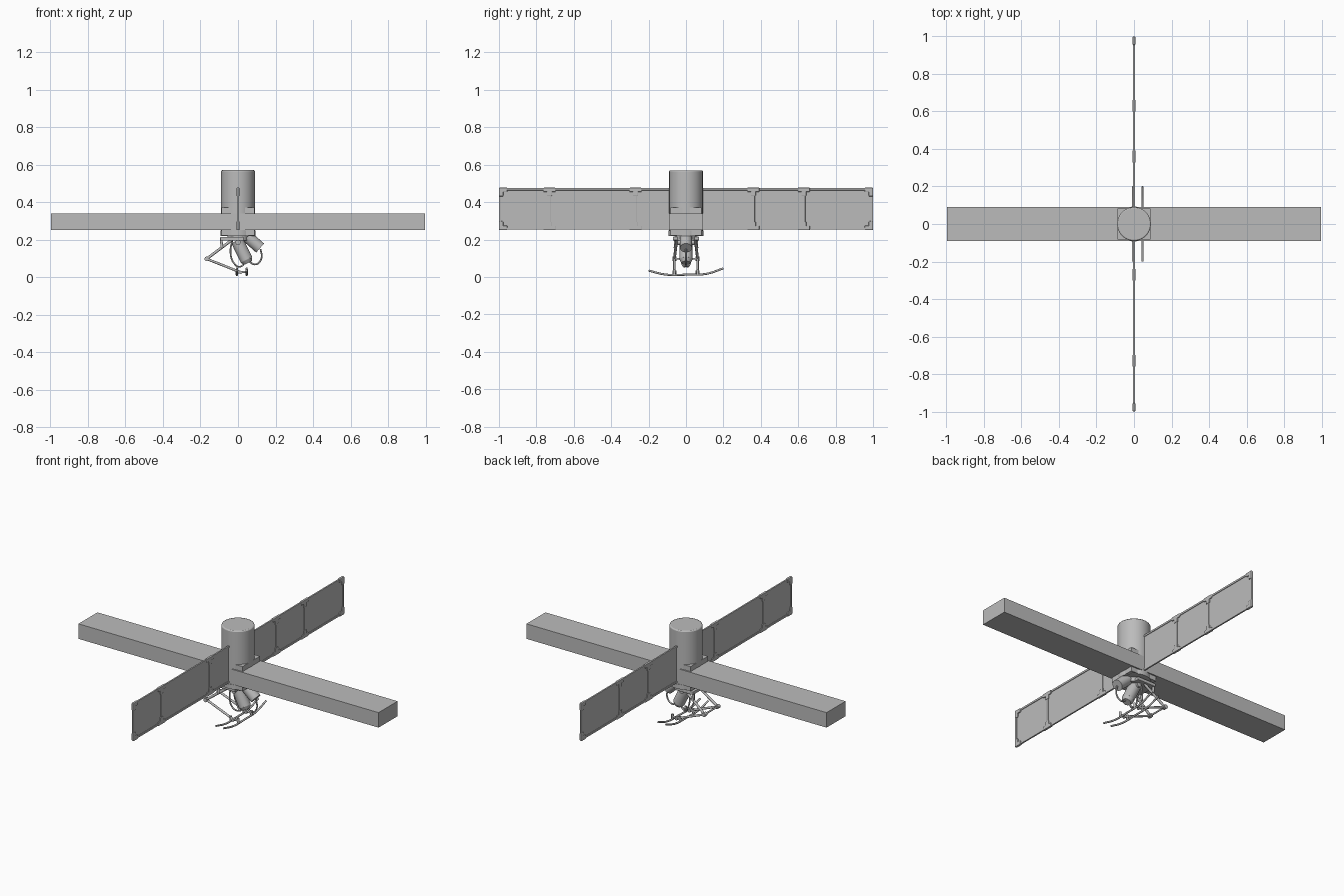
import bpy, bmesh, math
from mathutils import Vector

if "Cube" in bpy.data.objects:
    bpy.data.objects.remove(bpy.data.objects["Cube"])

grey = bpy.data.materials.new("mid_grey")
grey.diffuse_color = (0.5, 0.5, 0.5, 1)
grey.use_nodes = True
grey.node_tree.nodes["Principled BSDF"].inputs["Base Color"].default_value = grey.diffuse_color


def finish(ob, smooth=False):
    ob.data.materials.append(grey)
    if smooth:
        bpy.ops.object.select_all(action='DESELECT')
        ob.select_set(True)
        bpy.context.view_layer.objects.active = ob
        bpy.ops.object.shade_smooth_by_angle(angle=math.radians(35))
    return ob


def box(name, x, y, z, bevel=0):
    """Box from (min, max) pairs on each axis."""
    bm = bmesh.new()
    bmesh.ops.create_cube(bm, size=1)
    for v in bm.verts:
        v.co = [(r[0] + r[1]) / 2 + c * (r[1] - r[0]) for r, c in zip((x, y, z), v.co)]
    if bevel:
        bmesh.ops.bevel(bm, geom=bm.edges[:], offset=bevel, segments=2, affect='EDGES', profile=0.5)
    me = bpy.data.meshes.new(name)
    bm.to_mesh(me)
    bm.free()
    ob = bpy.data.objects.new(name, me)
    bpy.context.collection.objects.link(ob)
    return finish(ob)


def rod(name, a, b, r, r2=None, sides=20):
    """Cylinder or cone between two points."""
    a, b = Vector(a), Vector(b)
    bpy.ops.mesh.primitive_cone_add(vertices=sides, radius1=r, radius2=r if r2 is None else r2,
                                    depth=(b - a).length, location=(a + b) / 2)
    ob = bpy.context.object
    ob.name = name
    ob.rotation_euler = (b - a).to_track_quat('Z', 'Y').to_euler()
    return finish(ob, True)


def tube(name, pts, r):
    """Smooth bent tube through points."""
    cu = bpy.data.curves.new(name, 'CURVE')
    cu.dimensions = '3D'
    cu.bevel_depth = r
    cu.bevel_resolution = 2
    cu.resolution_u = 8
    cu.use_fill_caps = True
    sp = cu.splines.new('BEZIER')
    sp.bezier_points.add(len(pts) - 1)
    for bp, p in zip(sp.bezier_points, pts):
        bp.co = p
        bp.handle_left_type = bp.handle_right_type = 'AUTO'
    ob = bpy.data.objects.new(name, cu)
    bpy.context.collection.objects.link(ob)
    return finish(ob)


# Main body and cross beam
body = rod("body", (0, 0, 0.22), (0, 0, 0.57), 0.09, sides=48)
bev = body.modifiers.new("soft_rim", 'BEVEL')
bev.width, bev.segments, bev.limit_method = 0.006, 2, 'ANGLE'
rod("body_base_ring", (0, 0, 0.22), (0, 0, 0.248), 0.093, sides=48)
box("cross_beam", (-0.996, 0.996), (-0.09, 0.09), (0.25, 0.34))

# Clamps that hold the beam to the body
for sx in (-1, 1):
    for sy in (-1, 1):
        for z in ((0.222, 0.262), (0.338, 0.37)):
            box("beam_clamp", sorted((sx * 0.035, sx * 0.088)), sorted((sy * 0.02, sy * 0.082)), z)

# Two long panels, each split into framed bays
Z0, Z1 = 0.253, 0.475
for bays in ((-0.995, -0.73, -0.27, -0.07), (0.07, 0.36, 0.63, 0.995)):
    box("panel_sheet", (-0.0015, 0.0015), (bays[0], bays[-1]), (Z0, Z1))
    for z in ((Z0, Z0 + 0.012), (Z1 - 0.012, Z1)):
        box("frame_rail", (-0.005, 0.005), (bays[0], bays[-1]), z, 0.002)
    for y in bays:
        box("frame_post", (-0.005, 0.005), (y - 0.008 if abs(y) < 0.9 else y - 0.006,
                                            y + 0.008 if abs(y) < 0.9 else y + 0.006), (Z0, Z1), 0.002)
    # T-shaped clips at the posts and rounded brackets at the tips
    for y in bays:
        for edge, s in ((Z0, 1), (Z1, -1)):
            if abs(y) < 0.1:
                continue
            if abs(y) > 0.9:
                t = 1 if y > 0 else -1
                box("corner_bracket", (-0.008, 0.008), sorted((t * 0.955, t)),
                    sorted((edge - s * 0.003, edge + s * 0.022)), 0.005)
                box("corner_bracket_leg", (-0.008, 0.008), sorted((t * 0.977, t)),
                    sorted((edge - s * 0.003, edge + s * 0.045)), 0.005)
            else:
                box("clip_bar", (-0.007, 0.007), (y - 0.032, y + 0.032),
                    sorted((edge - s * 0.002, edge + s * 0.02)), 0.002)
                box("clip_stem", (-0.007, 0.007), (y - 0.013, y + 0.013),
                    sorted((edge + s * 0.015, edge + s * 0.042)), 0.002)

# Mount under the body
rod("mount_hub", (0, 0, 0.195), (0, 0, 0.222), 0.055, sides=32)
box("mount_bar", (-0.095, 0.03), (-0.07, 0.07), (0.195, 0.215), 0.004)

# Folded legs, one front and one back
for y in (-0.062, 0.062):
    hip, elbow, foot = (-0.03, y * 0.8, 0.2), (-0.167, y, 0.097), (0.015, y, 0.025)
    rod("upper_leg", hip, elbow, 0.0075, sides=12)
    rod("leg_strut", (-0.09, y * 0.9, 0.2), (-0.085, y * 0.95, 0.155), 0.007, sides=12)
    rod("lower_leg", elbow, foot, 0.0065, sides=12)
    rod("knee_joint", (-0.167, y - 0.011, 0.097), (-0.167, y + 0.011, 0.097), 0.012, sides=16)
    rod("ankle_joint", (0.015, y - 0.01, 0.025), (0.015, y + 0.01, 0.025), 0.009, sides=16)
    rod("foot_cross_bar", (-0.006, y, 0.025), (0.046, y, 0.028), 0.006, sides=12)
    for x in (-0.006, 0.046):
        rod("ski_post", (x, y, 0.012), (x, y, 0.042), 0.007, sides=12)
rod("knee_cross_bar", (-0.167, -0.062, 0.097), (-0.167, 0.062, 0.097), 0.005, sides=12)

# Skis with raised tips
for x in (-0.006, 0.046):
    tube("ski", [(x, -0.2, 0.034), (x, -0.11, 0.013), (x, 0, 0.012),
                 (x, 0.11, 0.017), (x, 0.2, 0.046)], 0.0055)

# Tilted main pod and smaller side pod
rod("main_pod", (-0.005, 0, 0.195), (0.045, 0, 0.092), 0.034, sides=28)
rod("main_pod_nose", (0.045, 0, 0.092), (0.053, 0, 0.075), 0.034, 0.024, sides=28)
rod("side_pod", (0.05, 0, 0.215), (0.118, 0, 0.155), 0.032, sides=28)
rod("pod_pivot", (0.0, -0.045, 0.185), (0.0, 0.045, 0.185), 0.014, sides=16)

# Hoses
for y in (-0.022, 0.022):
    tube("front_hose", [(-0.03, y, 0.2), (-0.04, y, 0.13), (-0.022, y, 0.075), (0.01, y * 0.3, 0.055),
                        (0.04, 0, 0.08)], 0.0045)
tube("side_hose", [(0.055, 0, 0.085), (0.095, 0, 0.068), (0.125, 0, 0.1), (0.12, 0, 0.15)], 0.0045)
